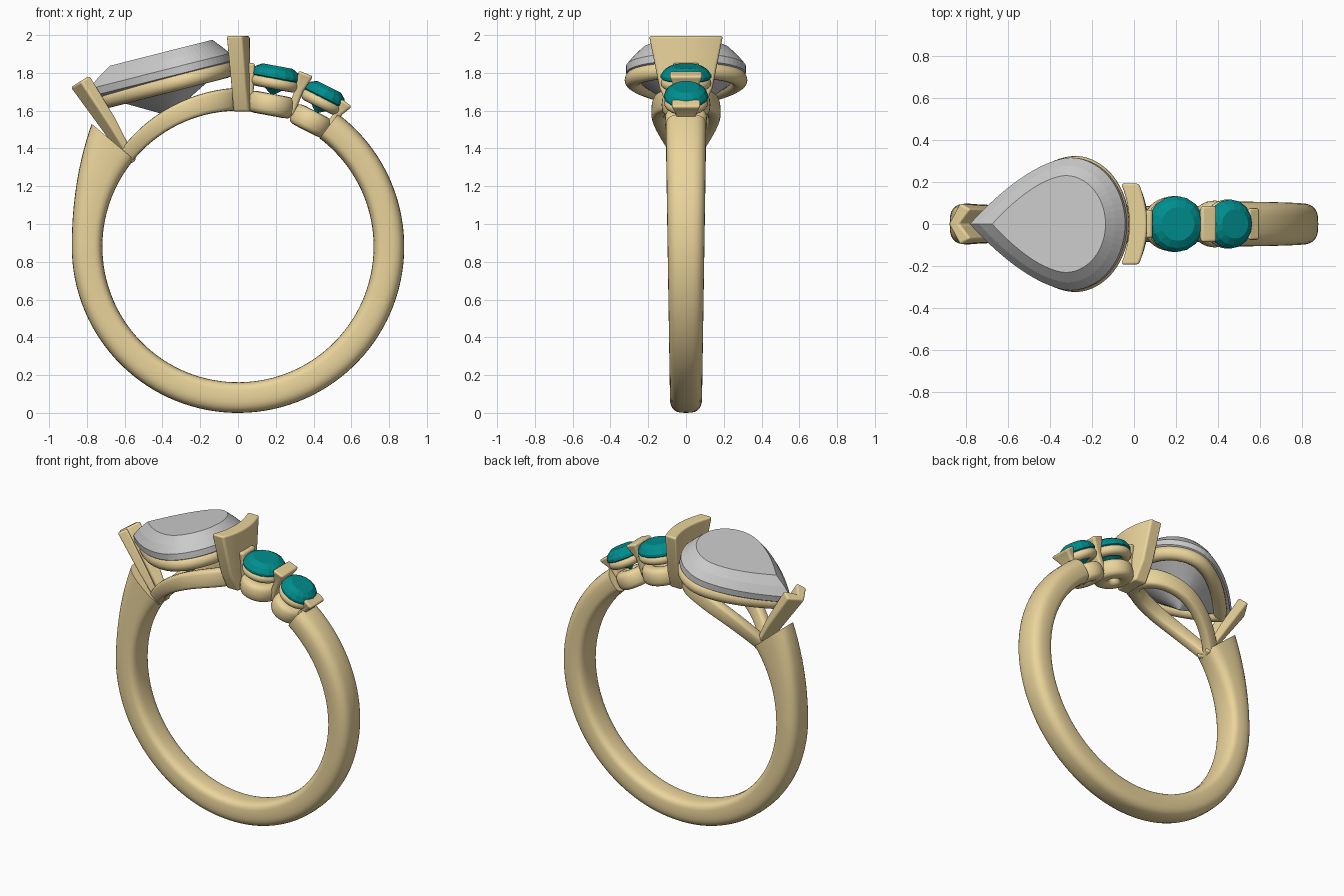
import bpy, bmesh
from math import sin, cos, pi, radians, copysign
from mathutils import Vector

if "Cube" in bpy.data.objects:
    bpy.data.objects.remove(bpy.data.objects["Cube"])


def material(name, col):
    m = bpy.data.materials.new(name)
    m.diffuse_color = col
    m.use_nodes = True
    m.node_tree.nodes["Principled BSDF"].inputs["Base Color"].default_value = m.diffuse_color
    return m


GOLD = material("gold", (0.83, 0.66, 0.33, 1))
TEAL = material("teal", (0.0, 0.27, 0.27, 1))
CZ = 0.88  # height of the band centre


def make(name, verts, faces, mat=None, smooth=None, bevel=0):
    me = bpy.data.meshes.new(name)
    me.from_pydata([tuple(v) for v in verts], [], faces)
    bm = bmesh.new()
    bm.from_mesh(me)
    bmesh.ops.remove_doubles(bm, verts=bm.verts, dist=1e-5)
    bmesh.ops.recalc_face_normals(bm, faces=bm.faces)
    bm.to_mesh(me)
    bm.free()
    ob = bpy.data.objects.new(name, me)
    bpy.context.collection.objects.link(ob)
    if mat:
        me.materials.append(mat)
    if bevel:
        b = ob.modifiers.new("bevel", 'BEVEL')
        b.width, b.segments, b.limit_method = bevel, 4, 'ANGLE'
        b.angle_limit = radians(35)
    if smooth:
        bpy.context.view_layer.objects.active = ob
        ob.select_set(True)
        bpy.ops.object.shade_smooth_by_angle(angle=radians(smooth))
        ob.select_set(False)
    return ob


def loft(name, rings, closed=False, **kw):
    """Skin a list of equal-length loops; cap the ends unless closed."""
    n, m = len(rings[0]), len(rings)
    verts = [p for r in rings for p in r]
    faces = [(i * n + j, i * n + (j + 1) % n, (i + 1) % m * n + (j + 1) % n, (i + 1) % m * n + j)
             for i in range(m if closed else m - 1) for j in range(n)]
    if not closed:
        faces += [tuple(range(n)), tuple(range((m - 1) * n, m * n))]
    return make(name, verts, faces, **kw)


def spow(v, e):
    return copysign(abs(v) ** e, v)


def tilted(x, z, deg):
    """Map (u, y, height) into a plane through (x, z) rising by deg toward +x."""
    a = radians(deg)
    return lambda u, y, h: Vector((x + u * cos(a) - h * sin(a), y, z + u * sin(a) + h * cos(a)))


def circle(r, n):
    return [(r * cos(2 * pi * i / n), r * sin(2 * pi * i / n)) for i in range(n)]


def pear(back, front, half, n=14):
    """Pear outline: pointed at -back, round at +front."""
    right = [(front * cos(pi / 2 * i / n), half * sin(pi / 2 * i / n)) for i in range(n)]
    left = [(-back * i / n, half * (1 - (i / n) ** 1.65)) for i in range(n)]
    up = right + left
    return up + [(-back, 0)] + [(u, -y) for u, y in reversed(up[1:])]


def hoop(name, outline, place, d, h, e=1.0, k=16):
    """Sweep a (super)elliptical section around a flat outline."""
    rings = []
    for i, (u, y) in enumerate(outline):
        a, b = outline[i - 1], outline[(i + 1) % len(outline)]
        nrm = Vector((b[1] - a[1], a[0] - b[0])).normalized()
        ring = []
        for j in range(k):
            t = 2 * pi * j / k
            o = d * spow(cos(t), e)
            ring.append(place(u + nrm.x * o, y + nrm.y * o, h * spow(sin(t), e)))
        rings.append(ring)
    return loft(name, rings, closed=True, mat=GOLD, smooth=40)


def gem(name, outline, place, levels, mat=None):
    """Faceted stone from (scale, shift, height) levels."""
    return loft(name, [[place(u * s + du, y * s, h) for u, y in outline]
                       for s, du, h in levels], mat=mat)


# Band: D-section swept round the finger, swelling at the left shoulder
rings = []
for i in range(97):
    deg = 37 + 273 * i / 96
    a = radians(deg)
    r_out = 0.88 + 8.2e-5 * max(0, deg - 270) ** 2
    w = 0.0975 + 0.0125 * cos(a)
    if deg > 270:
        w -= 0.015 * (deg - 270) / 40
    mid, half = (r_out + 0.718) / 2, (r_out - 0.718) / 2
    ring = []
    for j in range(28):
        t = 2 * pi * j / 28
        e = 0.8 if cos(t) > 0 else 0.5
        r = mid + half * spow(cos(t), e)
        ring.append((r * sin(a), w * spow(sin(t), 0.65), CZ + r * cos(a)))
    rings.append(ring)
loft("band", rings, mat=GOLD, smooth=50)

# Pear stone and the gallery wire beneath it
big = tilted(-0.30, 1.82, 14.2)
gem("pear_stone", pear(0.495, 0.27, 0.317), big,
    [(0.02, -0.12, -0.22), (0.55, -0.05, -0.11), (1, 0, -0.022), (1, 0, 0.018),
     (0.88, -0.003, 0.065), (0.73, 0, 0.11)])
wire = tilted(-0.284, 1.762, 14.2)
hoop("pear_gallery_wire", pear(0.42, 0.225, 0.282, 20), wire, 0.043, 0.045)


# Lower pear gallery wrapped on the finger circle
def on_finger(u, y, h):
    a = (u - 0.28) / 0.72
    r = 0.772 + 0.03 * u + h * (1 + 0.55 * u)
    return Vector((r * sin(a), y, CZ + r * cos(a)))


hoop("lower_gallery", pear(0.40, 0.25, 0.148, 20), on_finger, 0.035, 0.053, 0.5)


# Curved centre prong plate hugging the round end
def arc_section(x, z, w, thick, bow):
    ys = [w * (i / 6 - 1) for i in range(13)]
    outer = [(x + thick / 2 - bow * (y / w) ** 2, y, z) for y in ys]
    inner = [(x - thick / 2 - bow * (y / w) ** 2, y, z) for y in reversed(ys)]
    return outer + inner


loft("centre_prong", [arc_section(0.027, 1.595, 0.085, 0.085, 0.01),
                      arc_section(0.024, 1.72, 0.14, 0.08, 0.02),
                      arc_section(0.02, 1.995, 0.195, 0.085, 0.04)],
     mat=GOLD, smooth=40, bevel=0.022)


# V prong guarding the pear tip
def chevron(x, z, back, front, w, thick):
    pts = [(-back, 0), (front - thick, w), (front, w * 0.7), (-back + thick, 0),
           (front, -w * 0.7), (front - thick, -w)]
    return [(x + 0.85 * p, y, z + 0.53 * p) for p, y in pts]


loft("tip_prong", [chevron(-0.835, 1.755, 0.062, 0.062, 0.1, 0.06),
                   chevron(-0.685, 1.53, 0.05, 0.05, 0.09, 0.05),
                   chevron(-0.56, 1.325, 0.03, 0.03, 0.06, 0.03)],
     mat=GOLD, smooth=40, bevel=0.012)

# Round side stones, each with a seat wire and a lower collar
for name, x, z, deg, r, cx, cz in (("inner", 0.20, 1.782, -10.5, 0.134, 0.172, 1.632),
                                   ("outer", 0.458, 1.677, -27, 0.117, 0.385, 1.545)):
    gem(name + "_round_stone", circle(r, 16), tilted(x, z, deg),
        [(0.03, 0, -0.10), (1, 0, -0.008), (1, 0, 0.008), (0.86, 0, 0.035), (0.6, 0, 0.055)], TEAL)
    a = radians(deg)
    hoop(name + "_seat_wire", circle(r - 0.035, 32),
         tilted(x + 0.036 * sin(a), z - 0.036 * cos(a), deg), 0.035, 0.033)
    hoop(name + "_collar", circle(r - 0.055, 32), tilted(cx, cz, deg), 0.05, 0.058, 0.7)

# Tapered prongs between and beside the round stones
for name, deg, r0, r1, w0, w1, t0, t1 in (("near_prong", 4, 0.74, 0.975, 0.05, 0.07, 0.025, 0.022),
                                          ("middle_prong", 21.4, 0.75, 0.985, 0.05, 0.09, 0.022, 0.042),
                                          ("end_prong", 37, 0.80, 0.955, 0.05, 0.08, 0.02, 0.036)):
    a = radians(deg)

    def section(r, w, t):
        return [(r * sin(a) + p * cos(a), y, CZ + r * cos(a) - p * sin(a))
                for p, y in ((-t, -w), (t, -w), (t, w), (-t, w))]

    loft(name, [section(r0, w0, t0), section(r0 * 0.4 + r1 * 0.6, w0 * 1.1, t0), section(r1, w1, t1)],
         mat=GOLD, smooth=40, bevel=0.015)
